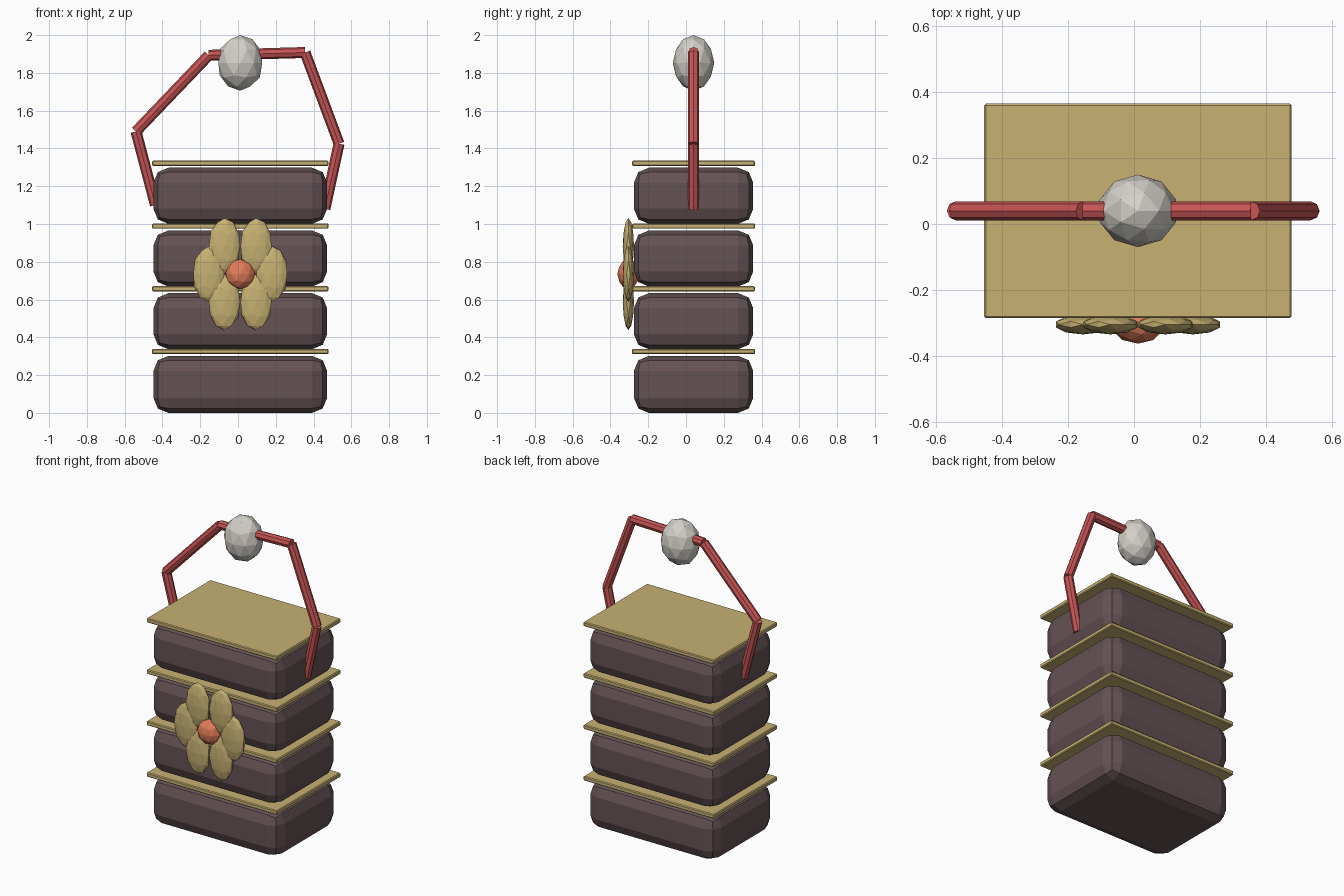
import bpy, math
from mathutils import Vector

if "Cube" in bpy.data.objects:
    bpy.data.objects.remove(bpy.data.objects["Cube"])

CX, CY = 0.012, 0.04


def material(name, rgb):
    m = bpy.data.materials.new(name)
    m.diffuse_color = (*rgb, 1)
    m.use_nodes = True
    m.node_tree.nodes["Principled BSDF"].inputs["Base Color"].default_value = m.diffuse_color
    return m


plum = material("plum", (0.13, 0.085, 0.09))
gold = material("gold", (0.57, 0.44, 0.17))
red = material("red", (0.58, 0.09, 0.09))
orange = material("orange", (0.75, 0.2, 0.1))
pearl = material("pearl", (0.66, 0.63, 0.58))


def finish(name, mat):
    ob = bpy.context.object
    ob.name = name
    ob.data.materials.append(mat)
    return ob


def box(name, z0, z1, sx, sy, bevel, segments, mat):
    bpy.ops.mesh.primitive_cube_add(size=1, location=(CX, CY, (z0 + z1) / 2))
    ob = finish(name, mat)
    ob.scale = (sx, sy, z1 - z0)
    bpy.ops.object.transform_apply(location=False, rotation=False, scale=True)
    mod = ob.modifiers.new("bevel", 'BEVEL')
    mod.width, mod.segments = bevel, segments


def ball(name, loc, radii, mat):
    bpy.ops.mesh.primitive_ico_sphere_add(subdivisions=2, radius=1, location=loc)
    finish(name, mat).scale = radii


def rod(name, a, b, radius, mat):
    a, b = Vector(a), Vector(b)
    d = b - a
    bpy.ops.mesh.primitive_cylinder_add(vertices=8, radius=radius, depth=d.length,
                                        location=(a + b) / 2)
    finish(name, mat).rotation_euler = (0, math.atan2(d.x, d.z), 0)


# stacked rounded tiers, each topped by a thin tray
for i in range(4):
    z = 0.332 * i
    box(f"tier_{i + 1}", z + (0.005 if i else 0), z + 0.302, 0.92, 0.632, 0.08, 2, plum)
    box(f"tray_{i + 1}", z + 0.311, z + 0.339, 0.933, 0.65, 0.005, 1, gold)

# jointed carrying handle
path = [(-0.437, 1.10), (-0.54, 1.49), (-0.155, 1.893), (0.355, 1.908),
        (0.535, 1.425), (0.46, 1.08)]
for i, (p, q) in enumerate(zip(path, path[1:])):
    rod(f"handle_bar_{i + 1}", (p[0], CY, p[1]), (q[0], CY, q[1]), 0.029, red)

# bead on the handle
ball("handle_bead", (CX, CY, 1.853), (0.122, 0.11, 0.147), pearl)

# flower on the front: six upright oval petals around a centre
for i in range(6):
    a = math.radians(60 * i)
    ball(f"petal_{i + 1}", (CX + 0.167 * math.cos(a), -0.305, 0.735 + 0.172 * math.sin(a)),
         (0.086, 0.03, 0.147), gold)
ball("flower_centre", (CX, -0.305, 0.735), (0.08, 0.058, 0.08), orange)
